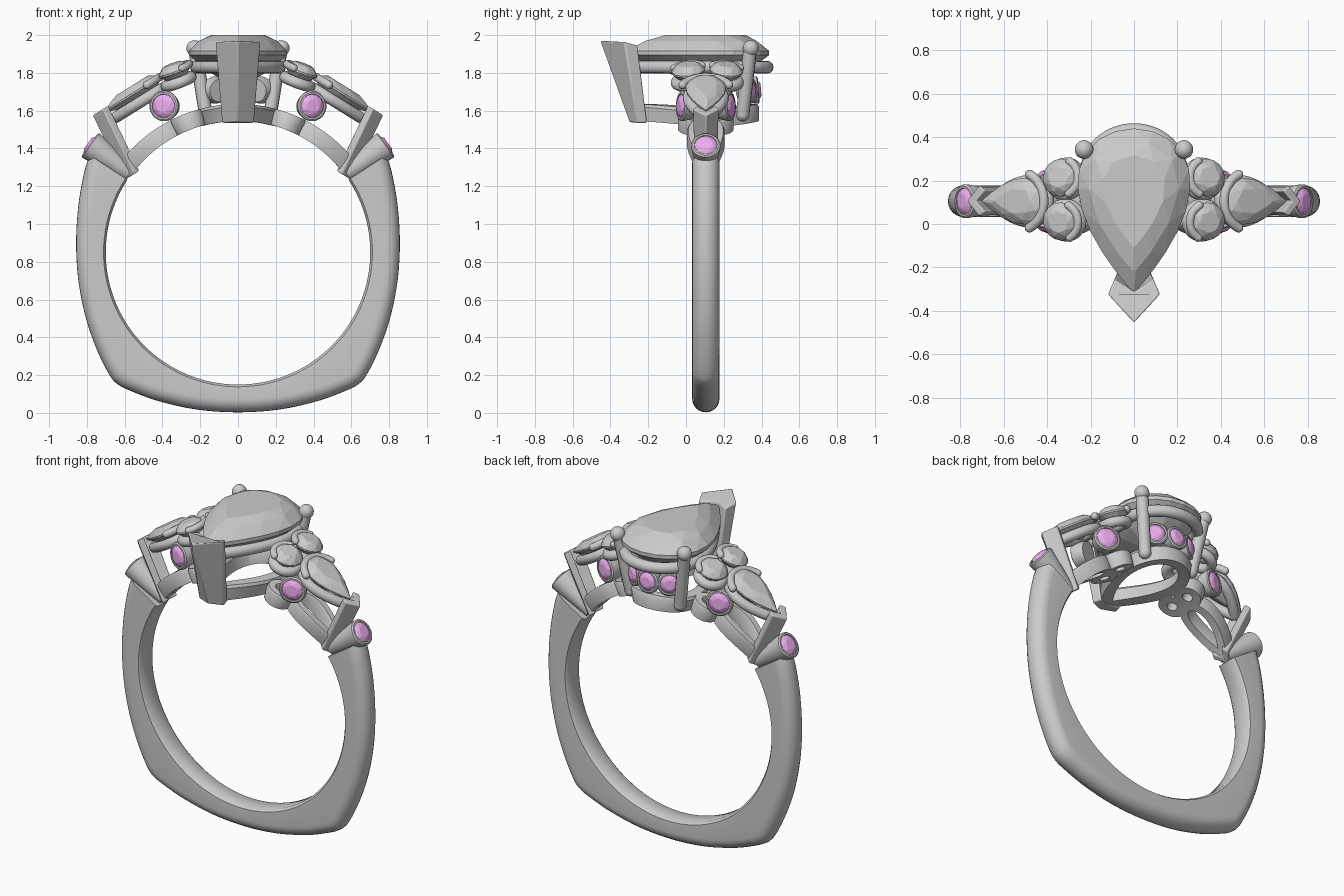
import bpy, bmesh
from math import sin, cos, pi, radians
from mathutils import Vector, Matrix

if "Cube" in bpy.data.objects:
    bpy.data.objects.remove(bpy.data.objects["Cube"])

YC, ZC, RI = 0.105, 0.85, 0.70           # band centre line and finger radius
pink = bpy.data.materials.new("pink_stone")
pink.diffuse_color = (0.85, 0.42, 0.85, 1)
pink.use_nodes = True
pink.node_tree.nodes["Principled BSDF"].inputs["Base Color"].default_value = pink.diffuse_color


def finish(name, bm, mirror=False, smooth=None, mat=None, bevel=0):
    bmesh.ops.recalc_face_normals(bm, faces=bm.faces)
    me = bpy.data.meshes.new(name)
    bm.to_mesh(me)
    bm.free()
    ob = bpy.data.objects.new(name, me)
    bpy.context.collection.objects.link(ob)
    if mat:
        me.materials.append(mat)
    if bevel:
        b = ob.modifiers.new("bevel", 'BEVEL')
        b.width, b.segments = bevel, 3
    if mirror:
        ob.modifiers.new("mirror", 'MIRROR')
    if smooth:
        bpy.ops.object.select_all(action='DESELECT')
        ob.select_set(True)
        bpy.context.view_layer.objects.active = ob
        bpy.ops.object.shade_smooth_by_angle(angle=radians(smooth))
    return ob


def frame(o, u, n):
    """Matrix with local x along u and local z along n."""
    n, u = Vector(n).normalized(), Vector(u)
    u = (u - n * u.dot(n)).normalized()
    m = Matrix((u, n.cross(u), n)).transposed().to_4x4()
    m.translation = Vector(o)
    return m


def pear(half_len, half_w):
    """Teardrop outline with its tip on +x."""
    return lambda t: Vector((half_len * cos(t), half_w / 0.77 * sin(t) * abs(sin(t / 2)), 0))


def circle(r):
    return lambda t: Vector((r * cos(t), r * sin(t), 0))


def loft(rings, closed=False, caps=True):
    bm = bmesh.new()
    vs = [[bm.verts.new(p) for p in r] for r in rings]
    pairs = list(zip(vs, vs[1:])) + ([(vs[-1], vs[0])] if closed else [])
    n = len(rings[0])
    for a, b in pairs:
        for i in range(n):
            j = (i + 1) % n
            bm.faces.new((a[i], a[j], b[j], b[i]))
    if caps and not closed:
        bm.faces.new(vs[0])
        bm.faces.new(vs[-1])
    return bm


def gem(name, outline, cx, crown, pav, m, n=8, mirror=False, mat=None):
    """Faceted stone: hull of table, crown, girdle and pavilion points."""
    c, st, pts = Vector((cx, 0, 0)), 2 * pi / n, []

    def ring(k, off, scale, z):
        for i in range(k):
            p = c + (outline((i + off) * 2 * pi / k) - c) * scale
            pts.append(p + Vector((0, 0, z)))
    ring(n, 0, 0.56, crown)
    ring(n, 0.5, 0.80, crown * 0.68)
    ring(2 * n, 0, 1, crown * 0.12)
    ring(2 * n, 0, 1, -crown * 0.12)
    ring(n, 0.5, 0.6, -pav * 0.52)
    pts.append(c - Vector((0, 0, pav)))
    bm = bmesh.new()
    for p in pts:
        bm.verts.new(m @ p)
    res = bmesh.ops.convex_hull(bm, input=bm.verts)
    junk = [v for v in bm.verts if not v.link_faces]
    bmesh.ops.delete(bm, geom=junk, context='VERTS')
    return finish(name, bm, mirror, None, mat)


def tube(name, pts, r, cyclic=False, mirror=False):
    cu = bpy.data.curves.new(name, 'CURVE')
    cu.dimensions, cu.bevel_depth, cu.bevel_resolution, cu.use_fill_caps = '3D', r, 4, True
    s = cu.splines.new('POLY')
    s.points.add(len(pts) - 1)
    for q, p in zip(s.points, pts):
        q.co = (*p, 1)
    s.use_cyclic_u = cyclic
    tmp = bpy.data.objects.new(name + "_path", cu)
    bm = bmesh.new()
    bm.from_mesh(bpy.data.meshes.new_from_object(tmp))
    bpy.data.objects.remove(tmp)
    if not cyclic:                       # rounded ends
        for p in (pts[0], pts[-1]):
            bmesh.ops.create_uvsphere(bm, u_segments=14, v_segments=8, radius=r * 1.02,
                                      matrix=Matrix.Translation(p))
    return finish(name, bm, mirror, 45)


def path(outline, m, z=0, a0=0, a1=2 * pi, n=48, cx=0):
    full = a1 - a0 > 6.2
    k = n if full else n - 1
    return [m @ (outline(a0 + (a1 - a0) * i / k) + Vector((cx, 0, z))) for i in range(n)]


def bent_rail(name, outline, cx, cy, width, r0, r1, turn=0, mirror=False, n=56):
    """Flat closed rail wrapped round the finger cylinder."""
    rot, rings = Matrix.Rotation(turn, 3, 'Z'), []
    flat = [rot @ outline((i + 0.5) * 2 * pi / n) for i in range(n)]
    for i, p in enumerate(flat):
        d = flat[(i + 1) % n] - flat[i - 1]
        nrm = Vector((d.y, -d.x, 0)).normalized() * width / 2
        ring = []
        for s, r in ((-1, r0), (1, r0), (1, r1 - .015), (.7, r1), (-.7, r1), (-1, r1 - .015)):
            q = p + nrm * s
            a = (q.x + cx) / RI
            ring.append((r * sin(a), q.y + cy, ZC + r * cos(a)))
        rings.append(ring)
    return finish(name, loft(rings, closed=True), mirror, 35)


def bezel(name, o, n, r, depth, r_back, mirror=False):
    """Turned cup with a pink stone in its mouth."""
    m = frame(o, (0.01, 0.02, 1), n)
    prof = [(r_back, -depth), (r, -0.02), (r, -0.006), (r - .008, 0), (r - .017, 0), (r - .022, -.02)]
    rings = [[m @ Vector((q * cos(t), q * sin(t), z)) for t in [2 * pi * i / 32 for i in range(32)]]
             for q, z in prof]
    finish(name, loft(rings), mirror, 35)
    gem(name + "_stone", circle(r - .018), 0, 0.018, 0.04, m @ Matrix.Translation((0, 0, -.006)),
        8, mirror, pink)


# Shank: right half lofted between the finger circle and the outer outline
out = [(.785, 1.365), (.815, 1.27), (.845, 1.1), (.857, .9), (.845, .7), (.805, .5), (.745, .33), (.68, .20),
       (.635, .15), (.56, .113), (.42, .062), (.22, .018), (0, .003)]
ctrl = [Vector(p) for p in [(.75, 1.45)] + out + [(-.22, .018)]]
prof = []
for p0, p1, p2, p3 in zip(ctrl, ctrl[1:], ctrl[2:], ctrl[3:]):
    for k in range(5):
        t = k / 5
        prof.append(0.5 * (2 * p1 + (p2 - p0) * t + (2 * p0 - 5 * p1 + 4 * p2 - p3) * t * t
                           + (3 * p1 - p0 - 3 * p2 + p3) * t ** 3))
prof.append(ctrl[-2])
rings = []
for p in prof:
    o = Vector((p.x, 0, p.y))
    d = (o - Vector((0, 0, ZC)))
    inner, th, d = d.normalized() * RI, d.length - RI, d.normalized()
    sec = [(0, -.052), (.012, -.068)]
    sec += [(th - .07 + .07 * cos(a), .072 * sin(a)) for a in [radians(-90 + 15 * i) for i in range(13)]]
    sec += [(.012, .068), (0, .052)]
    rings.append([Vector((0, YC + y, ZC)) + inner + d * h for h, y in sec])
bm = loft(rings)
bmesh.ops.delete(bm, geom=[f for f in bm.faces if all(abs(v.co.x) < 1e-4 for v in f.verts)],
                 context='FACES_ONLY')
finish("shank", bm, True, 40)

# Centre stone with its seat and lower gallery
mc = frame((0, 0.06, 1.905), (0, -1, 0), (0, 0, 1))
gem("centre_stone", pear(0.38, 0.26), -0.10, 0.095, 0.19, mc, 12)
ms = frame((0, 0.085, 1.83), (0, -1, 0), (0, 0, 1))
tube("centre_seat", path(pear(0.345, 0.22), ms, n=72), 0.034, True)
bent_rail("lower_gallery", pear(0.30, 0.165), 0, 0.055, 0.065, 0.695, 0.785, -pi / 2)
tube("back_prong", [Vector((.17, .30, 1.58)), Vector((.228, .34, 1.93))], 0.036, mirror=True)
bm = bmesh.new()
bmesh.ops.create_uvsphere(bm, u_segments=20, v_segments=12, radius=0.043,
                          matrix=Matrix.Translation((.23, .343, 1.93)))
finish("back_prong_tip", bm, True, 60)


# V prongs, lofted between two chevrons
def chevron(pts, sign_pts):
    return [Vector(p) for p in pts] + [Vector(p) for p in sign_pts]


top = [(0, -.457, 1.97), (.12, -.325, 1.965), (.09, -.255, 1.945), (0, -.315, 1.945),
       (-.09, -.255, 1.945), (-.12, -.325, 1.965)]
bot = [(0, -.30, 1.54), (.085, -.26, 1.535), (.07, -.205, 1.535), (0, -.235, 1.54),
       (-.07, -.205, 1.535), (-.085, -.26, 1.535)]
finish("front_v_prong", loft([bot, top]), False, 35, bevel=0.008)


def side_chevron(o, w):
    a = Vector((.85, 0, -.53))
    return [Vector(o) + a * k + Vector((0, YC + s * w, 0)) for k, s in
            ((.095, 0), (.03, 1), (-.005, .7), (.045, 0), (-.005, -.7), (.03, -1))]


finish("shoulder_v_prong", loft([side_chevron((.525, 0, 1.28), .06), side_chevron((.69, 0, 1.625), .07)]),
       True, 35, bevel=0.007)

# Shoulder pear stone, its seat, lower rail and gripping claw
mp = frame((.555, YC, 1.69), (.29, 0, -.18), (.53, 0, .85))
gem("shoulder_pear_stone", pear(0.172, 0.108), -0.045, 0.04, 0.09, mp, 8, True)
tube("shoulder_pear_seat", path(pear(0.15, 0.092), mp, -.058), 0.03, True, True)
tube("shoulder_claw", path(circle(0.135), mp, .0, radians(115), radians(245), 20, -.03), 0.022, mirror=True)
bent_rail("shoulder_lower_rail", pear(0.175, 0.075), 0.485, YC, 0.05, 0.697, 0.785, 0, True)

# Pairs of round stones beside the centre
for tag, y, s in (("front", 0.012, -1), ("back", 0.213, 1)):
    mr = frame((.335, y, 1.81), (1, 0, -.35), (.35, 0.1 * s, .93))
    gem(tag + "_round_stone", circle(0.088), 0, 0.04, 0.08, mr, 8, True)
    tube(tag + "_round_seat", path(circle(0.07), mr, -.06, n=32), 0.03, True, True)
    tube(tag + "_round_claw", path(circle(0.085), mr, .008, radians(180 - 60), radians(180 + 60), 14),
         0.02, mirror=True)
    bent_rail(tag + "_round_lower_rail", circle(0.055), 0.255, YC + s * .068, 0.05, 0.697, 0.785, 0, True, 28)
    # Pink accent on the shoulder side
    bezel(tag + "_accent", (.395, YC + s * .135, 1.625), (.35, s, 0.03), 0.08, 0.075, 0.065, True)

# Pink accents on the back of the gallery
bezel("back_centre_accent", (0, .385, 1.71), (0, 1, .08), 0.072, 0.06, 0.06)
bezel("back_side_accent", (.128, .345, 1.71), (.6, 1, .08), 0.072, 0.06, 0.06, True)

# Flared pink accents where the shoulders meet the shank
bezel("shank_accent", (.785, YC, 1.42), (.81, 0, .59), 0.078, 0.26, 0.042, True)
